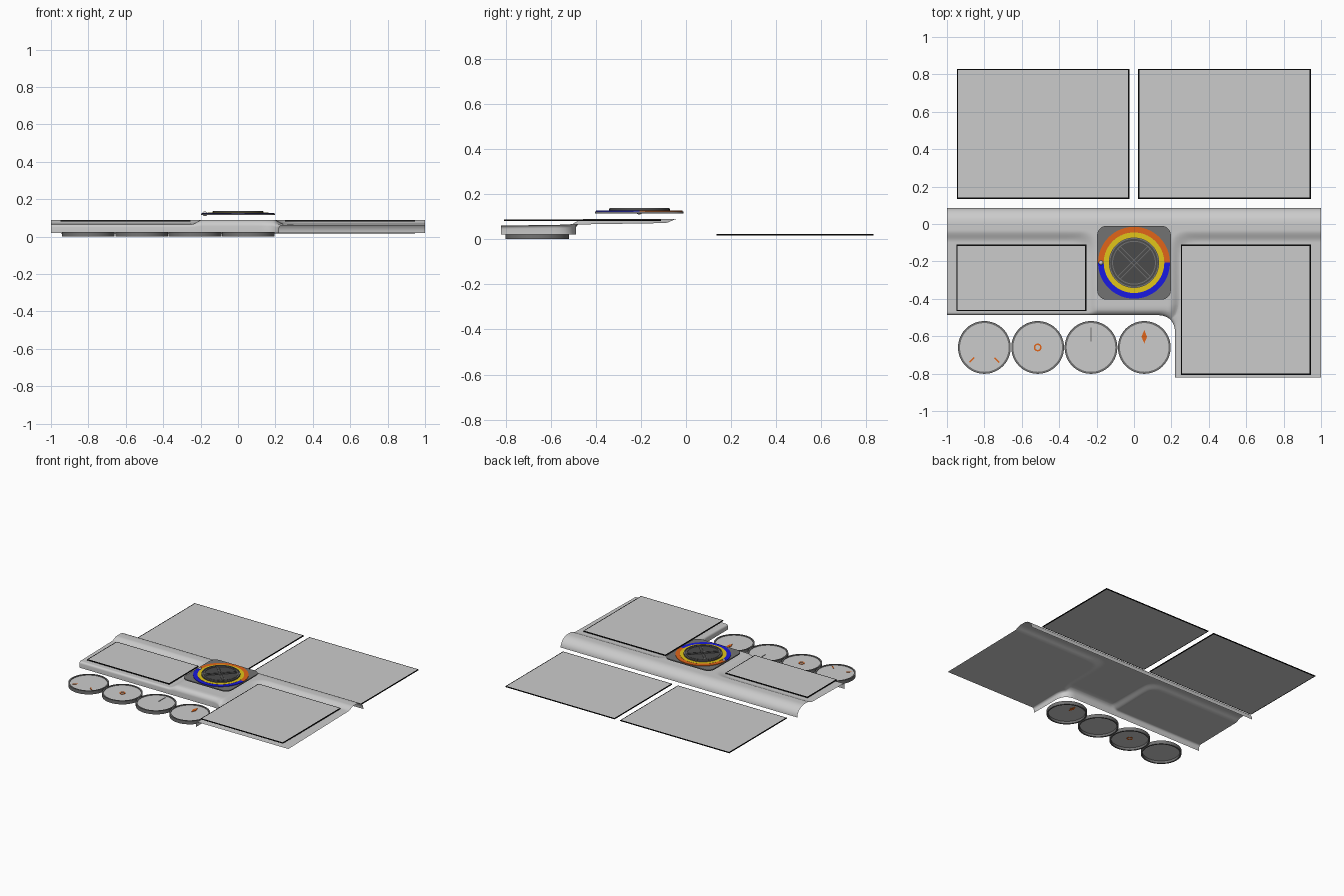
import bpy, bmesh, math
from mathutils import Matrix, Vector

if "Cube" in bpy.data.objects:
    bpy.data.objects.remove(bpy.data.objects["Cube"])


def material(name, r, g, b):
    m = bpy.data.materials.new(name)
    m.diffuse_color = (r, g, b, 1)
    m.use_nodes = True
    m.node_tree.nodes["Principled BSDF"].inputs["Base Color"].default_value = m.diffuse_color
    return m


GREY = material("light_grey", 0.6, 0.6, 0.6)
MID = material("mid_grey", 0.17, 0.17, 0.17)
DARK = material("dark_grey", 0.07, 0.07, 0.07)
BLACK = material("black", 0.003, 0.003, 0.003)
ORANGE = material("orange", 0.75, 0.13, 0.01)
BLUE = material("blue", 0.01, 0.01, 0.75)
YELLOW = material("yellow", 0.75, 0.56, 0.01)


def finish(bm, name, *mats, smooth=False):
    me = bpy.data.meshes.new(name)
    bm.to_mesh(me)
    bm.free()
    ob = bpy.data.objects.new(name, me)
    bpy.context.collection.objects.link(ob)
    for m in mats:
        me.materials.append(m)
    if smooth:
        bpy.ops.object.select_all(action='DESELECT')
        ob.select_set(True)
        bpy.context.view_layer.objects.active = ob
        bpy.ops.object.shade_smooth_by_angle(angle=math.radians(40))
    return ob


def box(name, c, size, mat, angle=0):
    bm = bmesh.new()
    bmesh.ops.create_cube(bm, size=1, matrix=Matrix.Translation(c)
                          @ Matrix.Rotation(angle, 4, 'Z') @ Matrix.Diagonal((*size, 1)))
    return finish(bm, name, mat)


def framed_panel(name, x0, x1, y0, y1, z):
    # thin plate, black edge and border, grey middle on both sides
    bm = bmesh.new()
    bmesh.ops.create_cube(bm, size=1, matrix=Matrix.Translation(((x0 + x1) / 2, (y0 + y1) / 2, z))
                          @ Matrix.Diagonal((x1 - x0, y1 - y0, 0.006, 1)))
    bm.normal_update()
    flat = [f for f in bm.faces if abs(f.normal.z) > 0.9]
    for f in bm.faces:
        f.material_index = 1
    bmesh.ops.inset_individual(bm, faces=flat, thickness=0.009)
    for f in flat:
        f.material_index = 0
    finish(bm, name, GREY, BLACK)


def ring(name, cx, cy, r0, r1, z0, z1, mat, a0=0, a1=360, n=64):
    # square-section ring, or part of one
    bm = bmesh.new()
    closed = a1 - a0 == 360
    rows = []
    for i in range(n if closed else n + 1):
        a = math.radians(a0 + (a1 - a0) * i / n)
        rows.append([bm.verts.new((cx + r * math.cos(a), cy + r * math.sin(a), z))
                     for r, z in ((r0, z0), (r1, z0), (r1, z1), (r0, z1))])
    for i in range(n):
        a, b = rows[i], rows[(i + 1) % len(rows)]
        for k in range(4):
            j = (k + 1) % 4
            bm.faces.new((a[k], b[k], b[j], a[j]))
    if not closed:
        bm.faces.new(rows[0])
        bm.faces.new(rows[-1][::-1])
    bmesh.ops.recalc_face_normals(bm, faces=bm.faces)
    finish(bm, name, mat, smooth=True)


def disc(name, cx, cy, r, z0, z1, mat, n=64):
    bm = bmesh.new()
    bmesh.ops.create_cone(bm, cap_ends=True, segments=n, radius1=r, radius2=r, depth=z1 - z0,
                          matrix=Matrix.Translation((cx, cy, (z0 + z1) / 2)))
    finish(bm, name, mat, smooth=True)


# Dashboard: L-shaped curved sheet with two sunken shelves and a raised console
CX, CY = 0.22, -0.487          # inner corner of the L


def step(a, b, t):
    t = min(max((t - a) / (b - a), 0), 1)
    return t * t * (3 - 2 * t)


def smooth_max(a, b, r):
    return max(a, b) + max(r - abs(a - b), 0) ** 2 / (4 * r)


def dash_point(x, y):
    p, q = x - CX, y - CY
    raised = step(-0.03, 0.03, smooth_max(0.22 - abs(x), y + 0.065, 0.1))
    raised *= step(-0.54, -0.44, y)
    shelf = 0.06 + 0.012 * (y + 0.82) / 0.75
    z = shelf + (0.09 - shelf) * raised
    if y > 0:                                   # back edge rolls down
        z = 0.02 + 0.07 * math.sqrt(max(1 - (y / 0.085) ** 2, 0))
    d = max(p, q)                               # front edge rolls down
    r = 0.015 + 0.015 * raised
    if d < r:
        z -= r * (1 - math.sqrt(max(1 - (1 - d / r) ** 2, 0)))
    # fillet the inner corner in plan
    h = max(0.1 - abs(p - q), 0) ** 2 / 0.4 * max(1 - d / 0.1, 0)
    return x - h, y - h, z


fine = [0, 0.001, 0.004, 0.008, 0.014, 0.021, 0.03]
xs = sorted({round(v, 4) for v in [-1 + i * 0.04 for i in range(51)]
             + [CX + f for f in fine]
             + [s * (0.12 + i * 0.01) for i in range(18) for s in (-1, 1)]})
ys = sorted({round(v, 4) for v in [-0.82 + i * 0.03 for i in range(28)]
             + [CY + f for f in fine]
             + [CY - 0.09 + i * 0.01 for i in range(16)]
             + [-0.12 + i * 0.008 for i in range(16)]
             + [0.085 * math.sin(i * math.pi / 20) for i in range(11)]})
bm = bmesh.new()
grid = {}
for x in xs:
    for y in ys:
        if x >= CX or y >= CY:
            grid[x, y] = bm.verts.new(dash_point(x, y))
for x, x2 in zip(xs, xs[1:]):
    for y, y2 in zip(ys, ys[1:]):
        if (x, y) in grid and (x2, y) in grid and (x, y2) in grid:
            bm.faces.new([grid[k] for k in ((x, y), (x2, y), (x2, y2), (x, y2))])
# front lip hangs below the rolled edge
path = [grid[x, CY] for x in xs if x <= CX] + [grid[CX, y] for y in reversed(ys) if y < CY]
low = [bm.verts.new((v.co.x, v.co.y, 0.02)) for v in path]
for i in range(len(path) - 1):
    bm.faces.new((path[i], low[i], low[i + 1], path[i + 1]))
finish(bm, "dashboard", GREY, smooth=True)

# Screens on the shelves and the two loose panels behind
framed_panel("left_screen", -0.95, -0.255, -0.465, -0.11, 0.084)
framed_panel("right_screen", 0.25, 0.945, -0.807, -0.11, 0.084)
framed_panel("left_back_panel", -0.947, -0.025, 0.135, 0.83, 0.02)
framed_panel("right_back_panel", 0.022, 0.945, 0.135, 0.83, 0.02)

# Central control dial
DY = -0.207
bm = bmesh.new()
loop = []
for k, (sx, sy) in enumerate(((1, 1), (-1, 1), (-1, -1), (1, -1))):
    for i in range(9):
        a = math.radians(90 * k + i * 11.25)
        loop.append(bm.verts.new((sx * 0.147 + 0.05 * math.cos(a),
                                  DY + sy * 0.147 + 0.05 * math.sin(a), 0.115)))
face = bm.faces.new(loop)
new = bmesh.ops.extrude_face_region(bm, geom=[face])["geom"]
bmesh.ops.translate(bm, vec=Vector((0, 0, 0.008)), verts=[v for v in new if isinstance(v, bmesh.types.BMVert)])
bmesh.ops.recalc_face_normals(bm, faces=bm.faces)
finish(bm, "dial_plate", MID)
ring("hot_band", 0, DY, 0.162, 0.192, 0.118, 0.127, ORANGE, 0, 180)
ring("cold_band", 0, DY, 0.162, 0.192, 0.118, 0.127, BLUE, 180, 360)
ring("yellow_band", 0, DY, 0.135, 0.162, 0.118, 0.128, YELLOW)
disc("dial_knob", 0, DY, 0.135, 0.118, 0.134, DARK)
ring("knob_rim", 0, DY, 0.127, 0.133, 0.13, 0.138, MID)
ring("knob_inner_ring", 0, DY, 0.112, 0.117, 0.13, 0.138, MID)
for s in (-1, 1):
    for o in (-0.009, 0.009):
        a = s * math.pi / 4
        box("knob_cross_bar", (-o * math.sin(a), DY + o * math.cos(a), 0.134),
            (0.225, 0.004, 0.008), MID, a)
bm = bmesh.new()
bmesh.ops.create_uvsphere(bm, u_segments=16, v_segments=10, radius=0.013,
                          matrix=Matrix.Translation((-0.177, DY, 0.122)))
finish(bm, "dial_pointer", GREY, smooth=True)

# Four round gauges: open rim with a thin face near the top
GY = -0.66
gauges = [-0.8 + 0.285 * i for i in range(4)]
for x in gauges:
    ring("gauge_rim", x, GY, 0.13, 0.141, 0, 0.026, MID)
    disc("gauge_face", x, GY, 0.132, 0.018, 0.021, GREY)

# Gauge marks
for s in (-1, 1):
    box("corner_mark", (gauges[0] + s * 0.067, GY - 0.067, 0.021), (0.036, 0.008, 0.005), ORANGE, -s * math.pi / 4)
ring("centre_mark", gauges[1], GY, 0.013, 0.021, 0.016, 0.024, ORANGE, n=32)
box("needle_mark", (gauges[2], GY + 0.07, 0.021), (0.005, 0.075, 0.005), MID)
bm = bmesh.new()
bmesh.ops.create_cone(bm, cap_ends=True, segments=4, radius1=1, radius2=1, depth=0.008,
                      matrix=Matrix.Translation((gauges[3], GY + 0.057, 0.02))
                      @ Matrix.Diagonal((0.015, 0.036, 1, 1)))
finish(bm, "diamond_mark", ORANGE)
